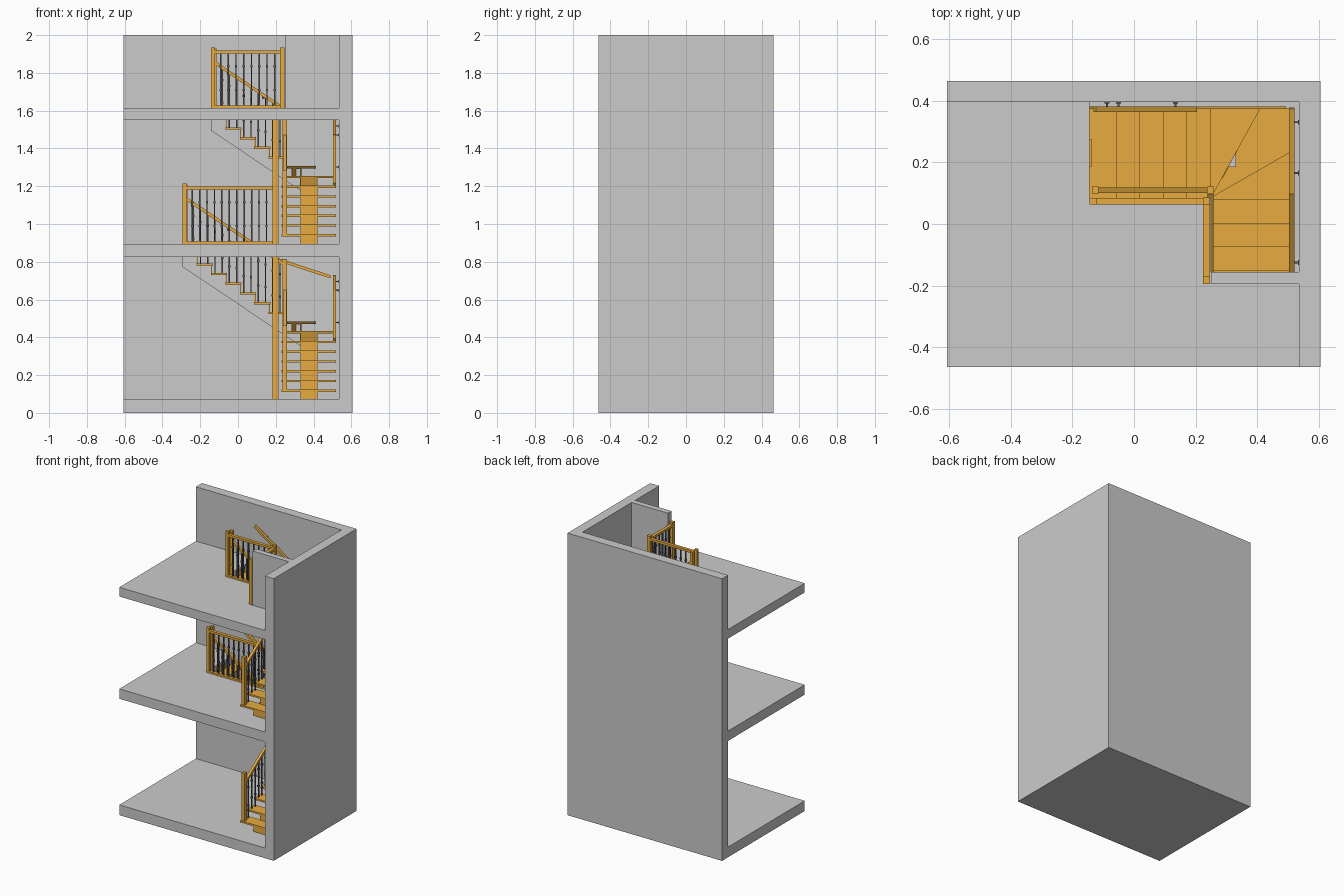
import bpy, bmesh
from mathutils import Vector

if "Cube" in bpy.data.objects:
    bpy.data.objects.remove(bpy.data.objects["Cube"])

def material(name, c):
    m = bpy.data.materials.new(name)
    m.diffuse_color = (*c, 1)
    m.use_nodes = True
    m.node_tree.nodes["Principled BSDF"].inputs["Base Color"].default_value = m.diffuse_color
    return m

WOOD = material("wood", (0.8, 0.41, 0.05))
IRON = material("iron", (0.1, 0.1, 0.11))

def finish(name, bm, mat=None):
    bmesh.ops.recalc_face_normals(bm, faces=bm.faces)
    me = bpy.data.meshes.new(name)
    bm.to_mesh(me)
    bm.free()
    ob = bpy.data.objects.new(name, me)
    bpy.context.collection.objects.link(ob)
    if mat:
        me.materials.append(mat)
    return ob

def prism(name, pts, offset, mat=None):
    """Extrude a closed 3D outline along an offset."""
    bm = bmesh.new()
    f = bm.faces.new([bm.verts.new(p) for p in pts])
    r = bmesh.ops.extrude_face_region(bm, geom=[f])
    vs = [g for g in r["geom"] if isinstance(g, bmesh.types.BMVert)]
    bmesh.ops.translate(bm, verts=vs, vec=offset)
    if not any(len(e.link_faces) < 2 for e in bm.edges):
        return finish(name, bm, mat)
    bm.faces.new([v for v in f.verts])
    return finish(name, bm, mat)

def box(name, x0, x1, y0, y1, z0, z1, mat=None):
    return prism(name, [(x0, y0, z0), (x1, y0, z0), (x1, y1, z0), (x0, y1, z0)],
                 (0, 0, z1 - z0), mat)

def post(name, x, y, z0, z1, r=0.011, mat=WOOD):
    return box(name, x - r, x + r, y - r, y + r, z0, z1, mat)

def bar(name, p, q, w=0.018, h=0.016, mat=WOOD):
    """Rectangular rail between two points."""
    p, q = Vector(p), Vector(q)
    d = (q - p).normalized()
    s = d.cross(Vector((0, 0, 1))).normalized()
    u = s.cross(d) * h / 2
    s = s * w / 2
    return prism(name, [p + s + u, p - s + u, p - s - u, p + s - u], q - p, mat)

def baluster(x, y, z0, z1):
    post("baluster", x, y, z0, z1, 0.0035, IRON)
    for t in (0.3, 0.75):
        z = z0 + (z1 - z0) * t
        post("baluster_collar", x, y, z - 0.006, z + 0.006, 0.006, IRON)

def guard(p, q, z, n):
    """Level guard rail with balusters on a floor."""
    bar("guard_rail", (*p, z + 0.295), (*q, z + 0.295), 0.022, 0.016)
    bar("guard_base_rail", (*p, z + 0.006), (*q, z + 0.006), 0.022, 0.012)
    for i in range(1, n):
        t = i / n
        baluster(p[0] + (q[0] - p[0]) * t, p[1] + (q[1] - p[1]) * t, z + 0.01, z + 0.29)

RISE, GO, T = 0.0514, 0.0765, 0.012
Y1, X9 = -0.30, 0.245          # first nosing of lower run, of upper run
SL = RISE / GO
HOLE_Y, HOLE_X = 0.085, 0.25

# Walls
box("back_wall", -0.607, 0.605, 0.395, 0.463, 0, 2)
box("right_wall", 0.535, 0.605, -0.463, 0.395, 0, 2)
box("partition_wall", 0.25, 0.535, -0.195, -0.155, 1.615, 2)

# Floors, the upper two with the stairwell left open
box("ground_floor", -0.607, 0.535, -0.463, 0.395, 0, 0.0725)
for name, hx, z0, z1 in (("middle_floor", -0.30, 0.825, 0.895), ("top_floor", -0.145, 1.55, 1.615)):
    prism(name, [(x, y, z0) for x, y in (
        (-0.607, -0.463), (0.535, -0.463), (0.535, -0.155), (HOLE_X, -0.155),
        (HOLE_X, HOLE_Y), (hx, HOLE_Y), (hx, 0.395), (-0.607, 0.395))], (0, 0, z1 - z0))

def staircase(base, rises):
    z = lambda k: base + RISE * k
    y = lambda k: Y1 + GO * (k - 1)
    x = lambda k: X9 - GO * (k - 9)
    last = rises - 1
    xe = x(rises)
    low = lambda yy: z(1) + SL * (yy - Y1)      # nosing lines
    high = lambda xx: z(9) + SL * (X9 - xx)

    # Straight treads and risers
    for k in range(1, 6):
        box("lower_tread", 0.23, 0.52, y(k) - 0.004, y(k + 1) + 0.006, z(k) - T, z(k), WOOD)
    for k in range(1, 7):
        box("lower_riser", 0.33, 0.42, y(k), y(k) + 0.006, z(k - 1), z(k) - T, WOOD)
    for k in range(9, last + 1):
        box("upper_tread", x(k + 1) - 0.006, x(k) + 0.004, 0.085, 0.375, z(k) - T, z(k), WOOD)
    for k in range(9, rises + 1):
        box("upper_riser", x(k) - 0.006, x(k), 0.185, 0.275, z(k - 1), z(k) - T, WOOD)

    # Winder treads turning the corner
    for k, pts in ((6, [(0.23, 0.08), (0.52, 0.08), (0.52, 0.25), (0.25, 0.10)]),
                   (7, [(0.25, 0.085), (0.52, 0.24), (0.52, 0.375), (0.395, 0.375)]),
                   (8, [(0.25, 0.085), (0.41, 0.375), (0.24, 0.375), (0.24, 0.085)])):
        prism("winder_tread", [(a, b, z(k) - T) for a, b in pts], (0, 0, T), WOOD)
    for k, a, b in ((7, (0.33, 0.136), (0.42, 0.188)), (8, (0.285, 0.15), (0.333, 0.24))):
        zc = (z(k - 1) + z(k) - T) / 2
        bar("winder_riser", (*a, zc), (*b, zc), 0.006, RISE - T)

    # Saw-toothed central stringers
    prof = [(Y1 + 0.006, base)]
    for k in range(1, 7):
        prof += [(y(k) + 0.006, z(k) - T), (y(k + 1) + 0.006, z(k) - T)]
    prof[-1] = (0.275, z(6) - T)
    prof += [(0.275, low(0.23) - 0.125), (0.23, low(0.23) - 0.125), (Y1 + 0.02, base)]
    prism("lower_stringer", [(0.33, a, b) for a, b in prof], (0.09, 0, 0))
    prof = [(0.33, low(0.23) - 0.125), (0.33, z(8) - T)]
    for k in range(9, rises + 1):
        prof += [(x(k) - 0.006, z(k - 1) - T), (x(k) - 0.006, z(k) - T)]
    prof = prof[:-1] + [(xe - 0.006, high(xe) - 0.12)]
    prism("upper_stringer", [(a, 0.185, b) for a, b in prof], (0, 0.09, 0))

    # Inner balustrade with newels
    H = 0.25
    xn, yn = xe + 0.012, 0.11
    post("start_newel", 0.248, -0.285, z(1), z(1) + 0.34, 0.012)
    post("corner_newel", 0.248, yn, z(6) - 0.06, z(9) + 0.28, 0.012)
    post("end_newel", xn, yn, z(rises) - 0.02, z(rises) + 0.315)
    bar("lower_inner_rail", (0.248, -0.285, low(-0.285) + H), (0.248, 0.10, low(0.10) + H))
    bar("upper_inner_rail", (0.248, yn, high(0.248) + H), (xn, yn, high(xn) + H))
    for k in range(1, 6):
        for t in (0.3, 0.8):
            if k > 1 or t > 0.5:
                b = y(k) + GO * t
                baluster(0.248, b, z(k), low(b) + H)
    for k in range(9, last + 1):
        for t in (0.3, 0.8):
            a = x(k) - GO * t
            if a > xn + 0.015:
                baluster(a, yn, z(k), high(a) + H)

    # Wall handrails and brackets
    zc, zw = low(0.10) + H, z(9) + 0.185
    bar("right_wall_rail", (0.511, -0.28, low(-0.28) + H), (0.511, 0.10, zc))
    bar("right_wall_winder_rail", (0.511, 0.10, zc), (0.511, 0.375, zw))
    if rises > 14:
        bar("back_wall_winder_rail", (0.49, 0.372, zw), (0.20, 0.372, high(0.2) + H))
    bar("back_wall_rail", (0.20, 0.372, high(0.2) + H), (xe + 0.01, 0.372, high(xe + 0.01) + H))
    for b in (-0.125, 0.165, 0.33):
        zz = low(b) + H if b < 0.1 else zc + (zw - zc) * (b - 0.1) / 0.275
        bar("rail_bracket", (0.511, b, zz - 0.012), (0.536, b, zz - 0.012), 0.006, 0.006, IRON)
        box("bracket_plate", 0.531, 0.536, b - 0.008, b + 0.008, zz - 0.02, zz - 0.004, IRON)
    for a in (0.135, -0.05, xe + 0.05):
        zz = high(a) + H - 0.012
        bar("rail_bracket", (a, 0.372, zz), (a, 0.396, zz), 0.006, 0.006, IRON)
        box("bracket_plate", a - 0.008, a + 0.008, 0.391, 0.396, zz - 0.008, zz + 0.008, IRON)

staircase(0.0725, 16)
staircase(0.895, 14)

# Columns carrying the slab corner
for z0, z1 in ((0.0725, 0.825), (0.895, 1.55)):
    box("corner_column", 0.182, 0.214, 0.048, 0.08, z0, z1, WOOD)

# Guard rails around the stairwell
post("guard_newel", -0.282, 0.074, 0.895, 1.215)
guard((-0.282, 0.074), (0.19, 0.074), 0.895, 12)
post("guard_newel", -0.133, 0.074, 1.615, 1.935)
post("guard_corner_newel", 0.235, 0.074, 1.615, 1.935, 0.012)
post("guard_newel", 0.235, -0.182, 1.615, 1.935, 0.012)
guard((-0.133, 0.074), (0.235, 0.074), 1.615, 9)
guard((0.235, 0.074), (0.235, -0.182), 1.615, 7)
